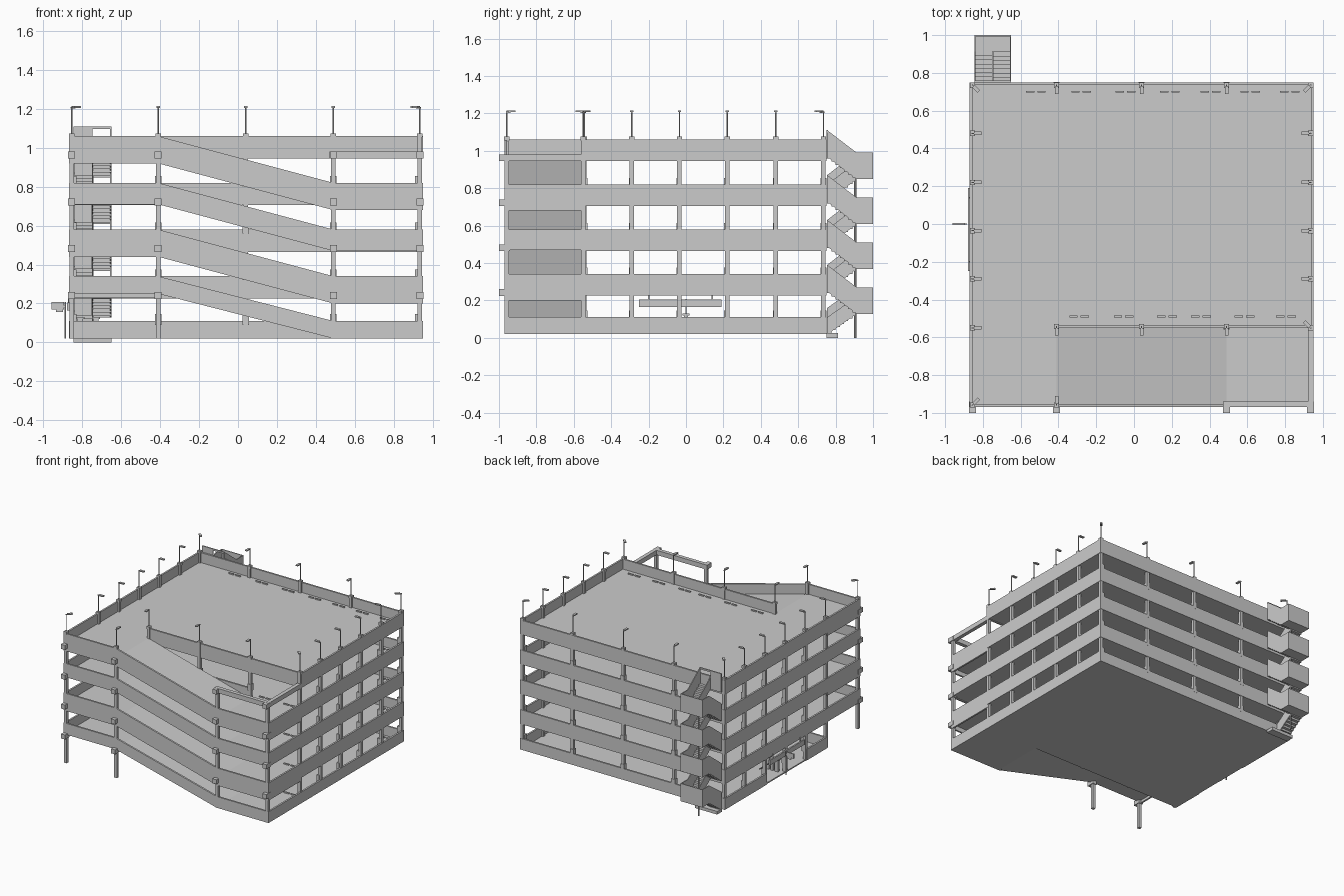
import bpy, bmesh, math
from mathutils import Matrix, Vector

if "Cube" in bpy.data.objects:
    bpy.data.objects.remove(bpy.data.objects["Cube"])

X0, X1, Y0, YM, Y1 = -0.87, 0.95, -0.97, -0.55, 0.75   # outline, YM = ramp bay edge
XA, XB = -0.41, 0.49                                   # ramp ends
T = 0.014                                              # wall thickness
L = [0.03, 0.26, 0.50, 0.74, 0.98]                     # floor levels
DEEP = [0.01, 0.03, 0.06, 0.03, 0.06]                  # skirt depth of each ramp run


class Part:
    def __init__(self, name):
        self.name, self.bm = name, bmesh.new()

    def box(self, x0, x1, y0, y1, z0, z1, rot=None):
        m = Matrix.Translation(((x0 + x1) / 2, (y0 + y1) / 2, (z0 + z1) / 2)) @ \
            Matrix.Diagonal((x1 - x0, y1 - y0, z1 - z0, 1))
        bmesh.ops.create_cube(self.bm, size=1, matrix=(rot @ m) if rot else m)

    def strip(self, pts, lo, hi, a, b, axis='y'):
        # band following a path of (u, z) points, extruded across from a to b
        prof = [(u, z + hi) for u, z in pts] + [(u, z + lo) for u, z in reversed(pts)]
        mk = (lambda u, z, w: (u, w, z)) if axis == 'y' else (lambda u, z, w: (w, u, z))
        n = len(pts)
        va = [self.bm.verts.new(mk(u, z, a)) for u, z in prof]
        vb = [self.bm.verts.new(mk(u, z, b)) for u, z in prof]
        for v in (va, vb):
            for i in range(n - 1):
                self.bm.faces.new((v[i], v[i + 1], v[2 * n - 2 - i], v[2 * n - 1 - i]))
        for i in range(2 * n):
            j = (i + 1) % (2 * n)
            self.bm.faces.new((va[i], va[j], vb[j], vb[i]))

    def rod(self, x, y, z0, z1, r, sides=8):
        bmesh.ops.create_cone(self.bm, cap_ends=True, segments=sides, radius1=r, radius2=r,
                              depth=z1 - z0, matrix=Matrix.Translation((x, y, (z0 + z1) / 2)))

    def done(self):
        bmesh.ops.recalc_face_normals(self.bm, faces=self.bm.faces)
        me = bpy.data.meshes.new(self.name)
        self.bm.to_mesh(me)
        self.bm.free()
        ob = bpy.data.objects.new(self.name, me)
        bpy.context.collection.objects.link(ob)


# floor decks and the ramp runs of the front bay
deck, ramp, wall = Part("floor_decks"), Part("ramp_decks"), Part("parapet_walls")
for k, z in enumerate(L):
    s = 0.01 if k == 0 else 0.03
    deck.box(X0 + .005, X1 - .005, YM, Y1 - .005, z - s, z)
    if k:
        run = [(X0, z), (XA, z), (XB, L[k - 1]), (X1, L[k - 1])]
        low = -DEEP[k] if k > 1 else -0.01
        ramp.strip([(X0 + .005, z)] + run[1:3] + [(X1 - .005, L[k - 1])],
                   -0.025 if k > 1 else -0.01, 0, Y0 + .005, YM)
        wall.strip(run, low, 0.08, Y0, Y0 + T)

# side, back and inner parapets
for k, z in enumerate(L):
    lo, hi = z - (0.01 if k == 0 else 0.035), z + 0.08
    wall.box(X0, X1, Y1 - T, Y1, lo, hi)
    wall.box(X1 - T, X1, YM, Y1, lo, hi)
    if k == 0:                                   # vehicle entrance gap
        wall.box(X0, X0 + T, YM, -0.29, lo, hi)
        wall.box(X0, X0 + T, 0.22, Y1, lo, hi)
    else:
        wall.box(X0, X0 + T, YM, Y1, lo, hi)
        wall.box(X0, X0 + T, Y0, YM, z - DEEP[k], hi)
    if k < 4:
        wall.box(X1 - T, X1, Y0, YM, z - DEEP[k + 1] if k else lo, hi)
    wall.box(X0 if k == 0 else XA, X1 if k == 4 else XB, YM, YM + T, lo, hi)
for p in (deck, ramp, wall):
    p.done()

# columns, with guards just above each parapet
SIDE_Y = [-0.55, -0.29, -0.035, 0.22, 0.48, 0.735]
BACK_X = [XA, 0.04, XB]
posts = [(x, y) for x in (X0 + .015, X1 - .015) for y in SIDE_Y]
posts += [(x, y) for x in BACK_X for y in (0.735, YM + .007)]
posts += [(X0 + .015, Y0 + .012), (XA, Y0 + .012)]
short = [(XB, Y0 + .012), (X1 - .015, Y0 + .012)]
col, guard = Part("columns"), Part("column_guards")
for x, y in posts + short:
    top = 0.98 if (x, y) in short else 1.07
    col.box(x - .012, x + .012, y - .012, y + .012, 0.02, top)
    for z in L[:4]:
        if x in BACK_X and y > YM:
            guard.box(x - .016, x + .016, y - .016, y + .016, z + .06, z + .115)
        elif y > YM:
            sx = -.012 if x > 0 else .012
            guard.box(x + sx - .012, x + sx + .012, y - .016, y + .01, z + .06, z + .115)
col.done()
guard.done()

# beam ends on the front and the open frame over the right front bay
beam = Part("beam_ends")
for z in L[1:]:
    for x in (X0 + .015, XA, XB, X1 - .015):
        beam.box(x - .018, x + .018, -1.0, Y0 + .03, z - .036, z)
beam.done()
frame = Part("open_corner_frame")
frame.box(XB - .02, X1, Y0, Y0 + .03, 0.944, 0.981)
frame.box(X1 - .03, X1, Y0, YM, 0.944, 0.981)
frame.done()

# roof lamps: base block, pole, arm and head turned inward
lamp = Part("roof_lamps")
for x, y in posts:
    d = Vector((0, 0))
    if x < -0.8: d.x = 1
    if x > 0.9: d.x = -1
    if y > 0.7 or abs(y - YM - .007) < .002 and x > -0.8: d.y = -1
    if y < -0.9: d.y = 1
    if x > 0.9 and y < -0.5: d.y = 1
    if x == XA and y < -0.9: d.x = 0
    lamp.box(x - .014, x + .014, y - .014, y + .014, 1.055, 1.075)
    lamp.rod(x, y, 1.07, 1.205, .0035)
    r = Matrix.Translation((x, y, 0)) @ Matrix.Rotation(math.atan2(d.y, d.x), 4, 'Z')
    lamp.box(-.004, .02, -.003, .003, 1.203, 1.211, r)
    lamp.box(.008, .047, -.009, .009, 1.206, 1.215, r)
lamp.done()

# wheel stops in pairs on each deck
stop = Part("wheel_stops")
for z in L:
    for y, xs in ((0.70, (-.52, -.28, -.045, .19, .405, .615, .825)),
                  (-0.49, (-.29, -.055, .175, .355, .585, .805))):
        for x in xs:
            for c in (x - .03, x + .03):
                stop.box(c - .022, c + .022, y - .005, y + .005, z, z + .009)
stop.done()

# back stair tower: two half flights and a walled landing per storey
SA, SM, SB, YI, YL, W = -0.845, -0.748, -0.65, 0.755, 0.912, 0.007
steps, rail = Part("stair_steps"), Part("stair_walls")
N = 7
for k in range(1, 5):
    z, zp = L[k], L[k - 1]
    zl = z - 0.12
    for x0, x1, ya, za, yb, zb in ((SM, SB, YL, zl, YI, z), (SA, SM, YI, zp, YL, zl)):
        dy, dz = (yb - ya) / N, (zb - za) / N
        for i in range(N):
            y = sorted((ya + i * dy, ya + (i + 1) * dy))
            steps.box(x0, x1, y[0], y[1], za + i * dz - .004, za + (i + 1) * dz)
        xo = x1 - W if x1 == SB else x0
        path = [(ya, za), (yb, zb)]
        rail.strip(path, -0.012, 0.13, xo, xo + W, 'x')
        rail.strip(path, -0.012, 0.08, SM - .003, SM + .003, 'x')
    steps.box(SA, SB, YL, 1.0, zl - .012, zl)
    rail.box(SA, SB, 1.0 - W, 1.0, zl - .012, zl + .13)
    rail.box(SA, SA + W, YL, 1.0, zl - .012, zl + .13)
    rail.box(SB - W, SB, YL, 1.0, zl - .012, zl + .13)
# roof closure wall and header over the stair door
rail.box(SA, SM, Y1, Y1 + .01, 0.96, 1.11)
rail.box(SM, SB, Y1, Y1 + .01, 1.097, 1.11)
steps.box(SA, SB, Y1, YL - .1, 0.0, 0.025)
steps.done()
rail.done()
leg = Part("stair_post")
leg.rod(SM, 0.905, 0, 0.86, .006)
leg.done()

# entrance: hanging clearance board, projecting sign, gate machines and arms
board = Part("clearance_board")
board.box(X0 - .008, X0 + .004, -0.25, 0.19, 0.165, 0.205)
for y in (-0.2, 0.14):
    board.box(X0 - .004, X0, y - .004, y + .004, 0.2, 0.24)
board.done()
sign = Part("entrance_sign")
sign.box(-0.96, -0.895, -.004, .004, 0.17, 0.207)
sign.box(-0.935, -0.9, -.004, .004, 0.155, 0.17)
sign.box(-0.9, -0.886, -.003, .003, 0.18, 0.19)
sign.rod(-0.888, 0, 0.02, 0.207, .004)
sign.done()
gate = Part("entry_gates")
for x in (-0.81, -0.73):
    gate.box(x - .014, x + .014, -.012, .012, 0.03, 0.12)
    gate.box(x - .02, x + .02, -.018, .018, 0.12, 0.13)
for s in (-1, 1):
    y = sorted((s * .015, s * .17))
    gate.box(-0.773, -0.767, y[0], y[1], 0.095, 0.103)
gate.box(-0.78, -0.76, -.012, .012, 0.03, 0.108)
gate.done()
